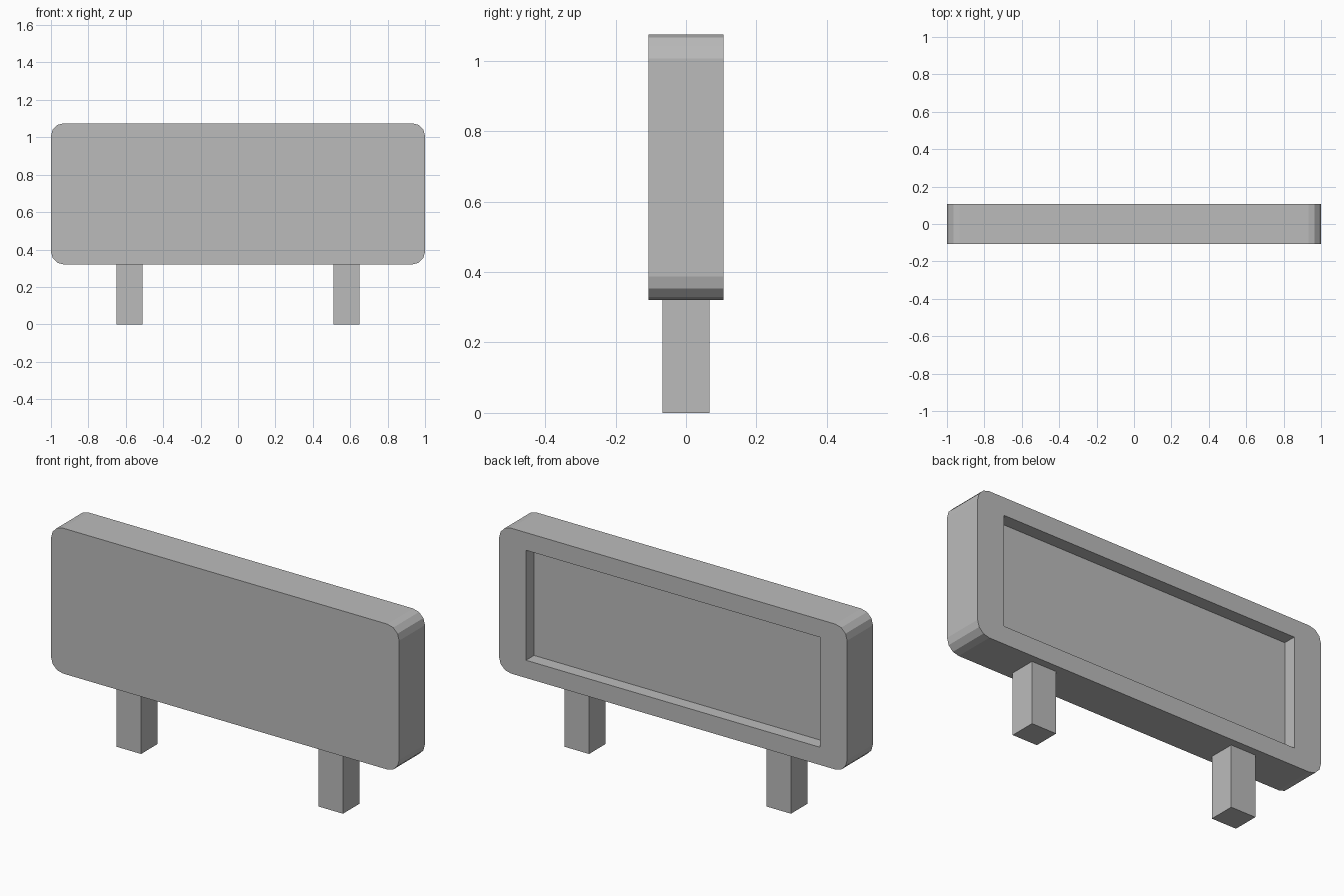
import bpy, bmesh
from math import cos, sin, pi

if "Cube" in bpy.data.objects:
    bpy.data.objects.remove(bpy.data.objects["Cube"])

grey = bpy.data.materials.new("plain grey")
grey.use_nodes = True
colour = (0.5, 0.5, 0.5, 1)
grey.diffuse_color = colour
grey.node_tree.nodes["Principled BSDF"].inputs["Base Color"].default_value = colour


def add_object(name, bm):
    bmesh.ops.recalc_face_normals(bm, faces=bm.faces)
    mesh = bpy.data.meshes.new(name)
    bm.to_mesh(mesh)
    bm.free()
    mesh.materials.append(grey)
    obj = bpy.data.objects.new(name, mesh)
    bpy.context.collection.objects.link(obj)
    return obj


def box(name, low, high):
    bm = bmesh.new()
    bmesh.ops.create_cube(bm, size=1)
    for v in bm.verts:
        v.co = [l + (c + 0.5) * (h - l) for c, l, h in zip(v.co, low, high)]
    return add_object(name, bm)


# Sign board: rounded rectangle extruded from front to back
BOTTOM, TOP, DEPTH, RADIUS, STEPS = 0.32, 1.075, 0.106, 0.068, 3
bm = bmesh.new()
outline = []
for i, (sx, top) in enumerate([(1, True), (-1, True), (-1, False), (1, False)]):
    cx = sx * (1 - RADIUS)
    cz = TOP - RADIUS if top else BOTTOM + RADIUS
    for s in range(STEPS + 1):
        a = (i + s / STEPS) * pi / 2
        outline.append(bm.verts.new((cx + RADIUS * cos(a), -DEPTH, cz + RADIUS * sin(a))))
face = bm.faces.new(outline)
extruded = bmesh.ops.extrude_face_region(bm, geom=[face], use_keep_orig=True)["geom"]
for v in extruded:
    if isinstance(v, bmesh.types.BMVert):
        v.co.y = DEPTH
board = add_object("sign_board", bm)

# Shallow rectangular recess in the back
cutter = box("recess_cutter", (-0.845, 0.04, BOTTOM + 0.092), (0.845, 0.2, TOP - 0.092))
cutter.hide_render = True
cutter.hide_viewport = True
cut = board.modifiers.new("back recess", "BOOLEAN")
cut.operation = "DIFFERENCE"
cut.solver = "EXACT"
cut.object = cutter

# Two square posts
for side, x in (("left", 0.58), ("right", -0.58)):
    box(side + "_post", (x - 0.07, -0.067, 0), (x + 0.07, 0.067, BOTTOM))
